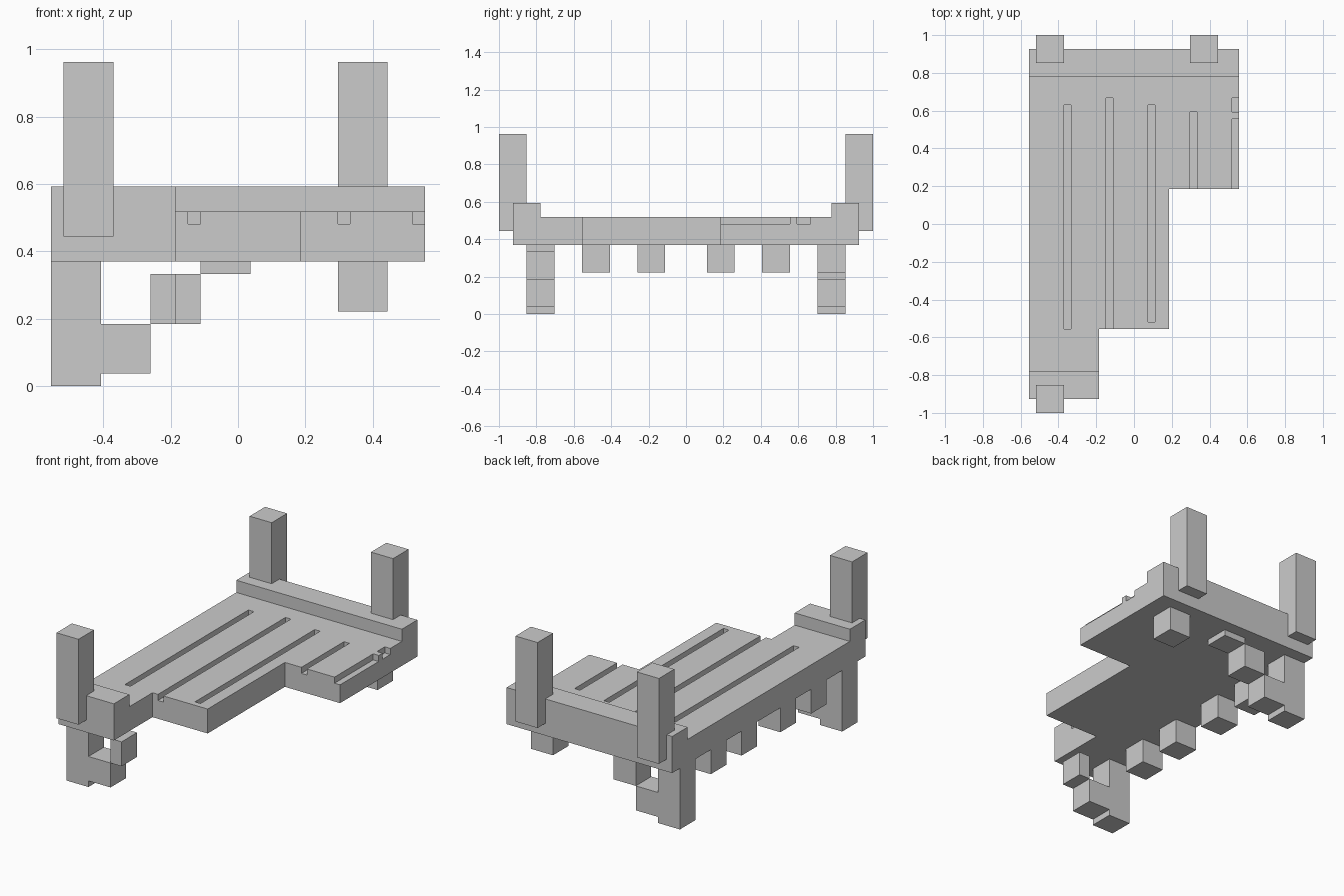
import bpy, bmesh

if "Cube" in bpy.data.objects:
    bpy.data.objects.remove(bpy.data.objects["Cube"])

U = 2 / 27  # model grid unit


def add_box(bm, x0, x1, y0, y1, z0, z1):
    v = bmesh.ops.create_cube(bm, size=1)["verts"]
    for p in v:
        p.co.x = (x1 if p.co.x > 0 else x0) * U
        p.co.y = (y1 if p.co.y > 0 else y0) * U
        p.co.z = (z1 if p.co.z > 0 else z0) * U


def finish(name, bm):
    bmesh.ops.recalc_face_normals(bm, faces=bm.faces)
    me = bpy.data.meshes.new(name)
    bm.to_mesh(me)
    bm.free()
    ob = bpy.data.objects.new(name, me)
    bpy.context.collection.objects.link(ob)
    return ob


def boxes(name, *dims):
    bm = bmesh.new()
    for d in dims:
        add_box(bm, *d)
    return finish(name, bm)


# Stepped deck, extruded from its plan outline
outline = [(-7.5, -10.5), (-2.5, -10.5), (-2.5, -7.5), (2.5, -7.5),
           (2.5, 2.5), (7.5, 2.5), (7.5, 10.5), (-7.5, 10.5)]
bm = bmesh.new()
base = bm.faces.new([bm.verts.new((x * U, y * U, 5 * U)) for x, y in outline])
top = bmesh.ops.extrude_face_region(bm, geom=[base], use_keep_orig=True)["geom"]
bmesh.ops.translate(bm, vec=(0, 0, 2 * U),
                    verts=[g for g in top if isinstance(g, bmesh.types.BMVert)])
deck = finish("deck", bm)

# Plank grooves cut into the deck: x0, x1, y0, y1
grooves = [(-5, -4.5, -7.5, 8.5), (-2, -1.5, -8, 9), (1, 1.5, -7, 8.5),
           (4, 4.5, 2, 8), (7, 8, 2, 7.5), (7, 8, 8, 9)]
cutter = boxes("groove_cutter", *[(*g, 6.5, 7.5) for g in grooves])
cutter.hide_render = True
mod = deck.modifiers.new("grooves", "BOOLEAN")
mod.object = cutter
mod.solver = "EXACT"
bpy.context.view_layer.objects.active = deck
bpy.ops.object.modifier_apply(modifier=mod.name)
bpy.data.objects.remove(cutter)

# Raised end beams
boxes("back_beam", (-7.5, 7.5, 10.5, 12.5, 5, 8))
boxes("front_beam", (-7.5, -2.5, -12.5, -10.5, 5, 8))

# Tall posts
boxes("back_left_post", (-7, -5, 11.5, 13.5, 6, 13))
boxes("back_right_post", (4, 6, 11.5, 13.5, 6, 13))
boxes("front_left_post", (-7, -5, -13.5, -11.5, 6, 13))

# Legs with stair-stepped braces; the front brace stops at the deck edge
for name, y in (("front", -11.5), ("back", 9.5)):
    boxes(name + "_leg", (-7.5, -5.5, y, y + 2, 0, 5))
    boxes(name + "_lower_brace", (-5.5, -3.5, y, y + 2, 0.5, 2.5))
    end = -2.5 if name == "front" else -1.5
    boxes(name + "_upper_brace", (-3.5, end, y, y + 2, 2.5, 4.5))
boxes("back_top_brace", (-1.5, 0.5, 9.5, 11.5, 4.5, 5))

# Blocks hanging beneath the deck
for i, y in enumerate((-7.5, -3.5, 1.5, 5.5)):
    boxes(f"side_block_{i + 1}", (-7.5, -5.5, y, y + 2, 3, 5))
boxes("back_right_block", (4, 6, 9.5, 11.5, 3, 5))
